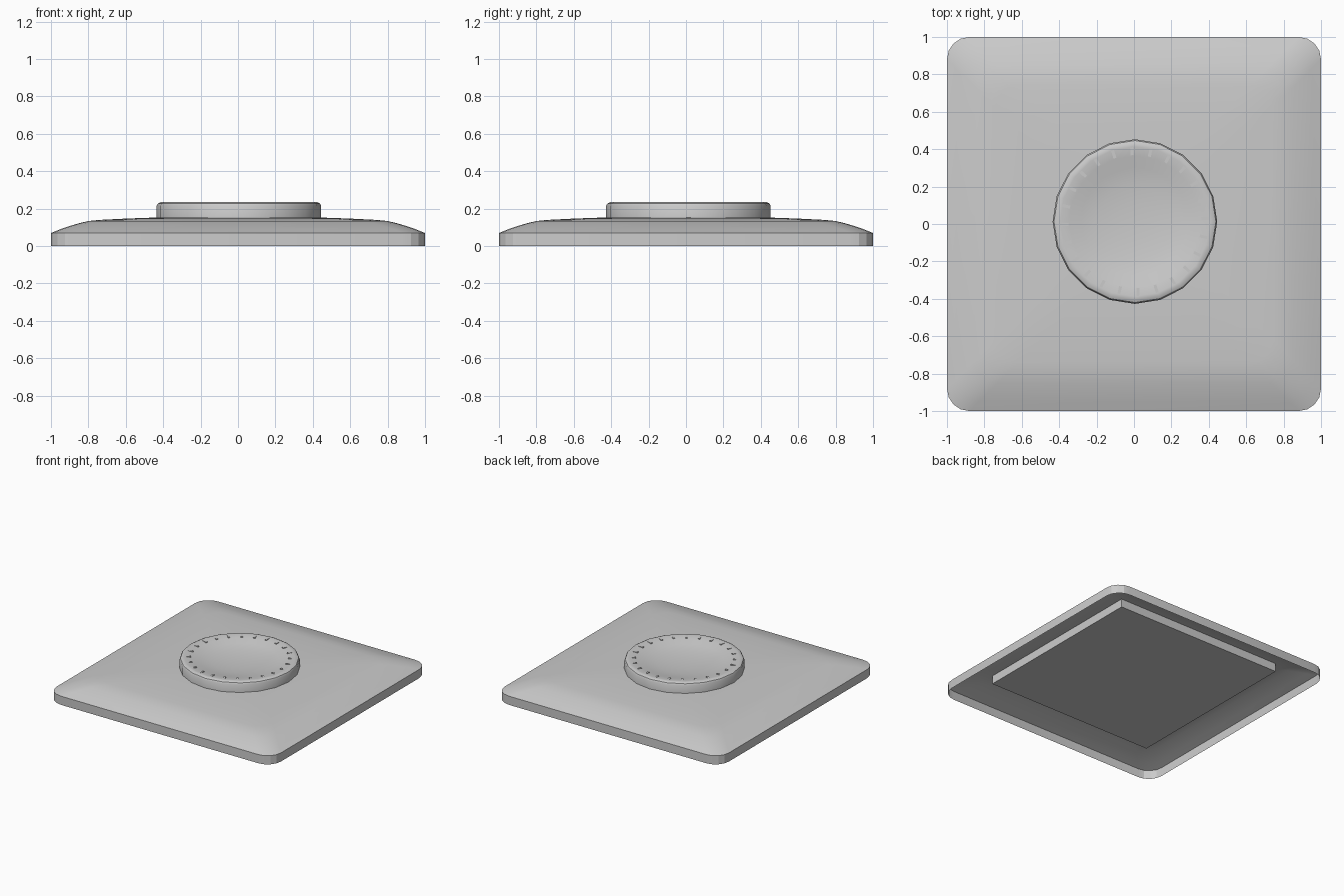
import bpy, bmesh, math
from mathutils import Matrix

if "Cube" in bpy.data.objects:
    bpy.data.objects.remove(bpy.data.objects["Cube"])


def finish(bm, name, angle=None):
    me = bpy.data.meshes.new(name)
    bm.to_mesh(me)
    bm.free()
    ob = bpy.data.objects.new(name, me)
    bpy.context.collection.objects.link(ob)
    if angle:
        bpy.ops.object.select_all(action='DESELECT')
        ob.select_set(True)
        bpy.context.view_layer.objects.active = ob
        bpy.ops.object.shade_smooth_by_angle(angle=math.radians(angle))
    return ob


def loft(bm, rings):
    loops = [[bm.verts.new(p) for p in ring] for ring in rings]
    for a, b in zip(loops, loops[1:]):
        n = len(a)
        for i in range(n):
            j = (i + 1) % n
            bm.faces.new((a[i], a[j], b[j], b[i]))
    return loops


def rounded_square(half, z, r=0.12, seg=4):
    pts = []
    for k in range(4):
        mid = math.pi / 4 + k * math.pi / 2
        cx = math.copysign(half - r, math.cos(mid))
        cy = math.copysign(half - r, math.sin(mid))
        for i in range(seg + 1):
            a = (k + i / seg) * math.pi / 2
            pts.append((cx + r * math.cos(a), cy + r * math.sin(a), z))
    return pts


def circle(r, z, n=20, cx=0.005, cy=0.013):
    return [(cx + r * math.cos(2 * math.pi * i / n),
             cy + r * math.sin(2 * math.pi * i / n), z) for i in range(n)]


# Wall plate: thin domed shell, open underneath
bm = bmesh.new()
plate = [(1, 0), (1, .07), (.95, .09), (.9, .107), (.85, .122), (.8, .134),
         (.74, .14), (.6, .147), (.43, .153), (.2, .155)]
loops = loft(bm, [rounded_square(h, z) for h, z in plate])
bm.faces.new(loops[-1])
finish(bm, "wall_plate", 18)

# Square backing block inside the shell
bm = bmesh.new()
bmesh.ops.create_cube(bm, size=1, matrix=Matrix.Translation((0, 0, .103))
                      @ Matrix.Diagonal((1.47, 1.47, .066, 1)))
finish(bm, "backing_block")

# Round knob with bevelled rim and dished top
bm = bmesh.new()
knob = [(.44, .14), (.44, .215), (.433, .228), (.418, .235), (.4, .235),
        (.35, .227), (.29, .212), (.2, .199), (.1, .192)]
loops = loft(bm, [circle(r, z) for r, z in knob])
tip = bm.verts.new((.005, .013, .19))
last = loops[-1]
for i in range(20):
    bm.faces.new((last[i], last[(i + 1) % 20], tip))
finish(bm, "dial_knob", 35)

# Small grip ridges around the top of the knob
bm = bmesh.new()
for k in range(24):
    a = math.radians(2.5 + 15 * k)
    m = (Matrix.Translation((.005, .013, 0)) @ Matrix.Rotation(a, 4, 'Z')
         @ Matrix.Translation((.377, 0, .226)) @ Matrix.Diagonal((.044, .016, .018, 1)))
    bmesh.ops.create_cube(bm, size=1, matrix=m)
finish(bm, "grip_ridges")
